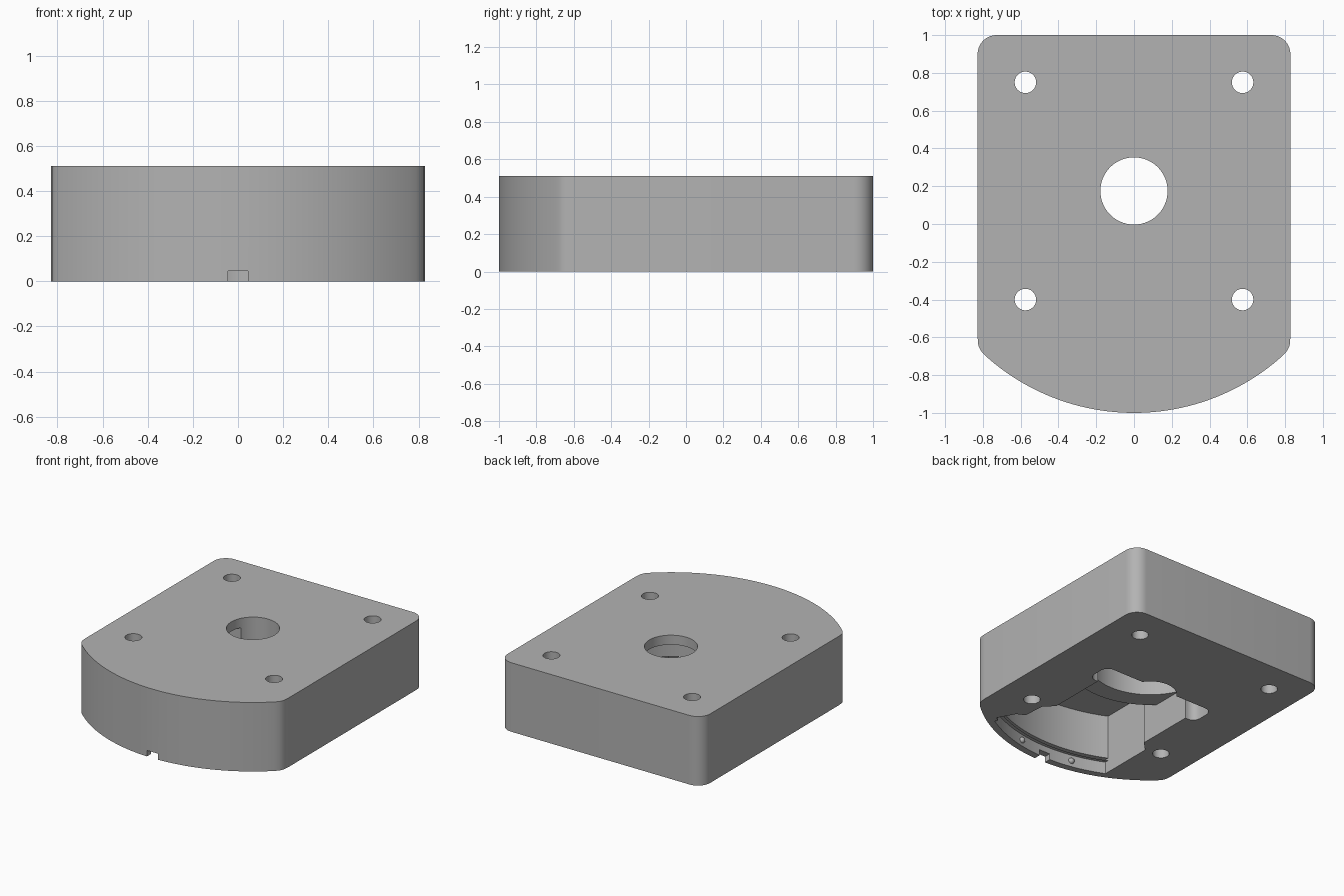
import bpy, bmesh, math
from mathutils import Vector

old = bpy.data.objects.get("Cube")
if old:
    bpy.data.objects.remove(old, do_unlink=True)

grey = bpy.data.materials.new("plain grey")
grey.use_nodes = True
grey.diffuse_color = (0.45, 0.45, 0.45, 1)
grey.node_tree.nodes["Principled BSDF"].inputs["Base Color"].default_value = (0.45, 0.45, 0.45, 1)

HEIGHT = 0.51
CEILING = 0.44
PIVOT = Vector((0, 0.175))     # centre of the main bore and of every arc


def arc(radius, start, end, steps=24, centre=PIVOT):
    """Points on an arc, angles in degrees."""
    angles = [math.radians(start + (end - start) * i / steps) for i in range(steps + 1)]
    return [(centre[0] + radius * math.cos(a), centre[1] + radius * math.sin(a)) for a in angles]


def prism(name, points, low, high):
    """Extrude a plan outline between two heights."""
    bm = bmesh.new()
    face = bm.faces.new([bm.verts.new((x, y, low)) for x, y in points])
    top = bmesh.ops.extrude_face_region(bm, geom=[face])["geom"]
    bmesh.ops.translate(bm, verts=[v for v in top if isinstance(v, bmesh.types.BMVert)],
                        vec=(0, 0, high - low))
    bmesh.ops.recalc_face_normals(bm, faces=bm.faces)
    mesh = bpy.data.meshes.new(name)
    bm.to_mesh(mesh)
    bm.free()
    mesh.materials.append(grey)
    obj = bpy.data.objects.new(name, mesh)
    bpy.context.collection.objects.link(obj)
    return obj


def box(x0, x1, y0, y1):
    return [(x0, y0), (x1, y0), (x1, y1), (x0, y1)]


def cut(target, points, low, high):
    """Subtract a prism from the target."""
    cutter = prism("cutter", points, low, high)
    cutter.hide_render = True
    mod = target.modifiers.new("cut", 'BOOLEAN')
    mod.operation, mod.solver, mod.object = 'DIFFERENCE', 'EXACT', cutter
    bpy.context.view_layer.objects.active = target
    bpy.ops.object.modifier_apply(modifier=mod.name)
    bpy.data.objects.remove(cutter, do_unlink=True)


def smooth(obj):
    bpy.ops.object.select_all(action='DESELECT')
    obj.select_set(True)
    bpy.context.view_layer.objects.active = obj
    bpy.ops.object.shade_smooth_by_angle(angle=math.radians(30))


def front_sector(radius, right=-0.46, left=0.46):
    """Front chamber outline ending in an arc around the bore."""
    a = -90 + math.degrees(math.asin(right / radius))
    b = -90 + math.degrees(math.asin(left / radius))
    return arc(radius, a, b)


# Main block: rounded back corners and a bowed front
outline = arc(1.175, -132.2, -47.8, 48)
outline += [(0.81, -0.672), (0.824, -0.645), (0.828, -0.6)]
outline += arc(0.1, 0, 90, 10, (0.728, 0.9))
outline += arc(0.1, 90, 180, 10, (-0.728, 0.9))
outline += [(-0.828, -0.6), (-0.824, -0.645), (-0.81, -0.672)]
body = prism("housing_block", outline, 0, HEIGHT)

# Bore and four screw holes
cut(body, arc(0.178, 0, 354, 59), -0.1, 0.7)
for x in (-0.575, 0.575):
    for y in (-0.4, 0.75):
        cut(body, arc(0.057, 0, 348, 29, (x, y)), -0.1, 0.7)

# Underside pocket: neck widening into the curved front chamber
pocket = front_sector(1.1, left=0.6)
pocket += [(0.53, -0.62), (0.47, -0.59), (0.46, -0.43), (0.39, -0.36)]
pocket += [(0.39, 0.26), (-0.39, 0.26), (-0.39, -0.36), (-0.46, -0.43)]
cut(body, pocket, -0.1, CEILING)

# Cross slot with rounded ends beside the bore
slot = arc(0.06, -90, 90, 10, (0.41, 0.21)) + arc(0.06, 90, 180, 6, (-0.41, 0.21))
slot += arc(0.06, 180, 270, 6, (-0.41, 0.14)) + [(0.41, 0.08)]
slot = [(0.47, 0.14)] + arc(0.06, 0, 90, 6, (0.41, 0.21)) + slot[11:] + arc(0.06, -80, -10, 5, (0.41, 0.14))
cut(body, slot, -0.1, 0.2)

# Front lip step, snap groove and small front notch
for radius, low, high in ((1.125, -0.1, 0.09), (1.145, 0.09, 0.11)):
    cut(body, front_sector(radius, left=0.58) + [(0.46, -0.6), (-0.46, -0.6)], low, high)
cut(body, box(-0.045, 0.045, -1.1, -0.85), -0.1, 0.045)
smooth(body)

# Curved rib hanging from the pocket ceiling
rib = prism("pocket_rib", arc(0.56, -160, -20) + arc(0.42, -20, -160), 0.24, 0.46)
smooth(rib)

# Snap bumps on the front lip
for side, x in (("right", -0.22), ("left", 0.22)):
    y = PIVOT.y - math.sqrt(1.125 ** 2 - x ** 2)
    bpy.ops.mesh.primitive_uv_sphere_add(segments=16, ring_count=8, radius=0.022, location=(x, y, 0.045))
    bump = bpy.context.object
    bump.name = side + "_snap_bump"
    bump.data.materials.append(grey)
    smooth(bump)
